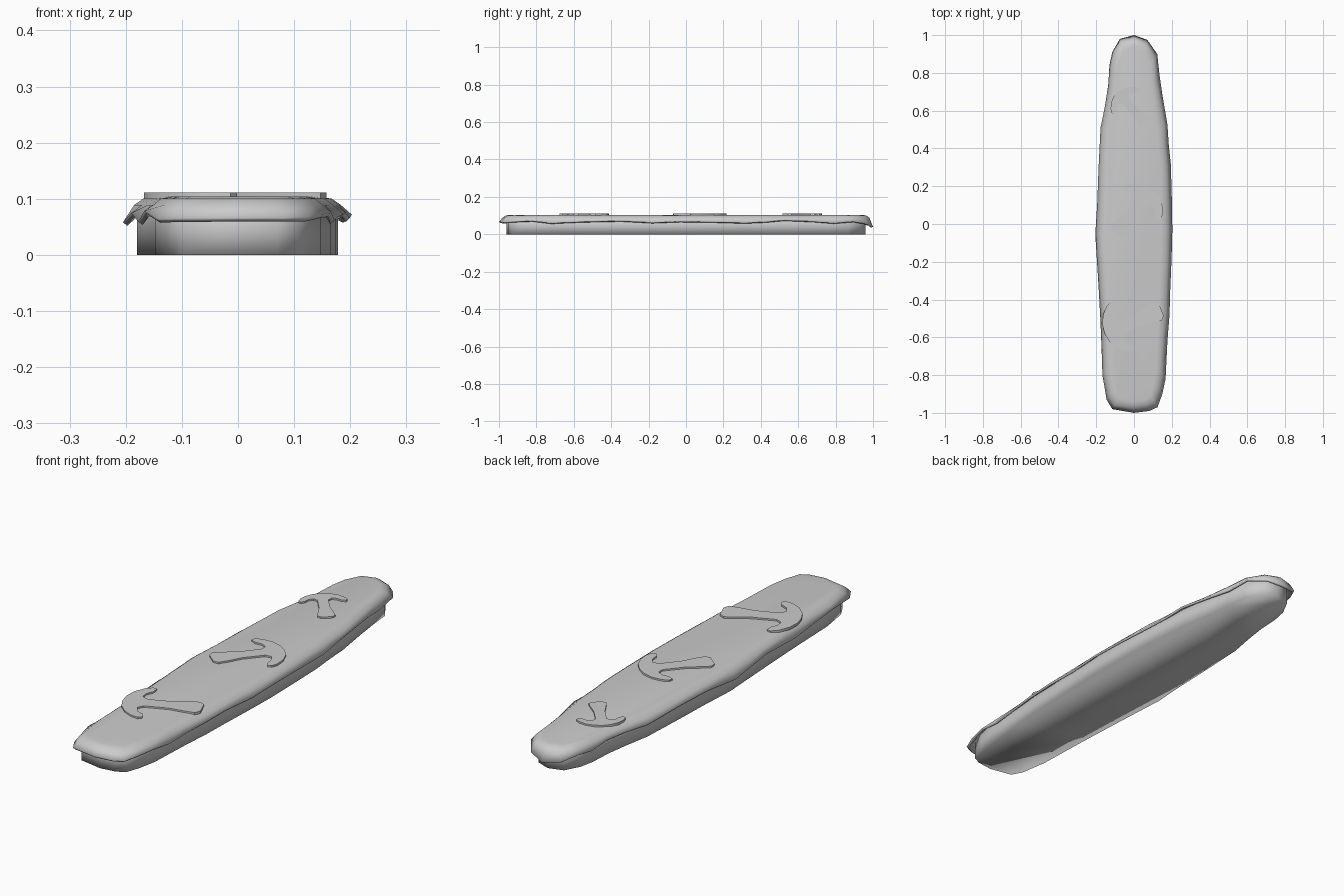
import bpy, bmesh, math
from mathutils import Vector

cube = bpy.data.objects.get("Cube")
if cube:
    bpy.data.objects.remove(cube, do_unlink=True)

grey = bpy.data.materials.new("pale_grey")
grey.use_nodes = True
colour = (0.6, 0.6, 0.6, 1)
grey.diffuse_color = colour
grey.node_tree.nodes["Principled BSDF"].inputs["Base Color"].default_value = colour


def finish(bm, name, angle):
    bmesh.ops.recalc_face_normals(bm, faces=bm.faces)
    mesh = bpy.data.meshes.new(name)
    bm.to_mesh(mesh)
    bm.free()
    mesh.materials.append(grey)
    obj = bpy.data.objects.new(name, mesh)
    bpy.context.collection.objects.link(obj)
    bpy.ops.object.select_all(action='DESELECT')
    obj.select_set(True)
    bpy.context.view_layer.objects.active = obj
    bpy.ops.object.shade_smooth_by_angle(angle=math.radians(angle))
    return obj


def loft(rings, caps):
    """Bridge closed rings of points; caps holds the ring indices to fill."""
    bm = bmesh.new()
    loops = [[bm.verts.new(p) for p in ring] for ring in rings]
    for low, high in zip(loops, loops[1:]):
        for i in range(len(low)):
            j = (i + 1) % len(low)
            bm.faces.new((low[i], low[j], high[j], high[i]))
    for i in caps:
        bm.faces.new(loops[i])
    return bm


# Plan outline, counter-clockwise from the front end
right_half = [(0, -1), (.08, -.99), (.124, -.97), (.15, -.9), (.167, -.82), (.172, -.72),
              (.177, -.62), (.188, -.48), (.192, -.345), (.199, -.18), (.203, -.03),
              (.2, .14), (.195, .315), (.184, .42), (.177, .527), (.15, .685),
              (.135, .79), (.123, .9), (.07, .975)]
left_half = [(0, 1), (-.075, .98), (-.115, .91), (-.13, .84), (-.136, .74), (-.153, .63),
             (-.177, .51), (-.188, .29), (-.194, .12), (-.205, -.055), (-.19, -.29),
             (-.178, -.505), (-.172, -.65), (-.167, -.8), (-.145, -.93), (-.115, -.98)]
outline = right_half + left_half


def rim_height(x, y):
    wave = .008 * math.sin(13 * y + 5 * x) + .004 * math.sin(29 * y)
    droop = max(0, y - .95) * -.6
    return .07 + wave * (1 - abs(y) ** 6) + droop - (.004 if y < -.9 else 0)


def inset(x, y, d):
    """Move a plan point inward on both axes."""
    return x * (1 - d / .205), y * (1 - d)


# Straight-sided base slab
plan = [inset(x, y, .025) for x, y in outline]
plan = [(x, y * .985) for x, y in plan]
base = loft([[(x, y, z) for x, y in plan] for z in (0, .045, .09)], (0, -1))
finish(base, "base_slab", 180)

# Draped cover with a wavy rim
rings = [[(x, y, rim_height(x, y)) for x, y in outline]]
for d, z in ((.02, .089), (.036, .1), (.06, .104)):
    rings.append([(*inset(x, y, d), z) for x, y in outline])
cover = finish(loft(rings, (-1,)), "draped_cover", 50)
shell = cover.modifiers.new("thickness", 'SOLIDIFY')
shell.thickness = .01
shell.offset = -1

# Flat raised emblems: crescent head with a flared handle (one half, mirrored)
half = [(0, 0), (.02, .15), (.09, .29), (.2, .4), (.29, .44), (.34, .41), (.32, .33),
        (.24, .25), (.22, .16), (.29, .1), (.6, .1), (.8, .14), (.94, .16), (1, .1)]
profile = half + [(u, -w) for u, w in reversed(half[1:])]


def emblem(name, head, tail):
    start = Vector(head)
    axis = Vector(tail) - start
    side = Vector((-axis.y, axis.x))
    points = [start + axis * u + side * w for u, w in profile]
    finish(loft([[(p.x, p.y, z) for p in points] for z in (.1, .111)], (0, -1)), name, 30)


emblem("front_emblem", (-.155, -.58), (.145, -.455))
emblem("middle_emblem", (.1, .18), (-.095, -.05))
emblem("back_emblem", (-.085, .7), (.06, .53))
